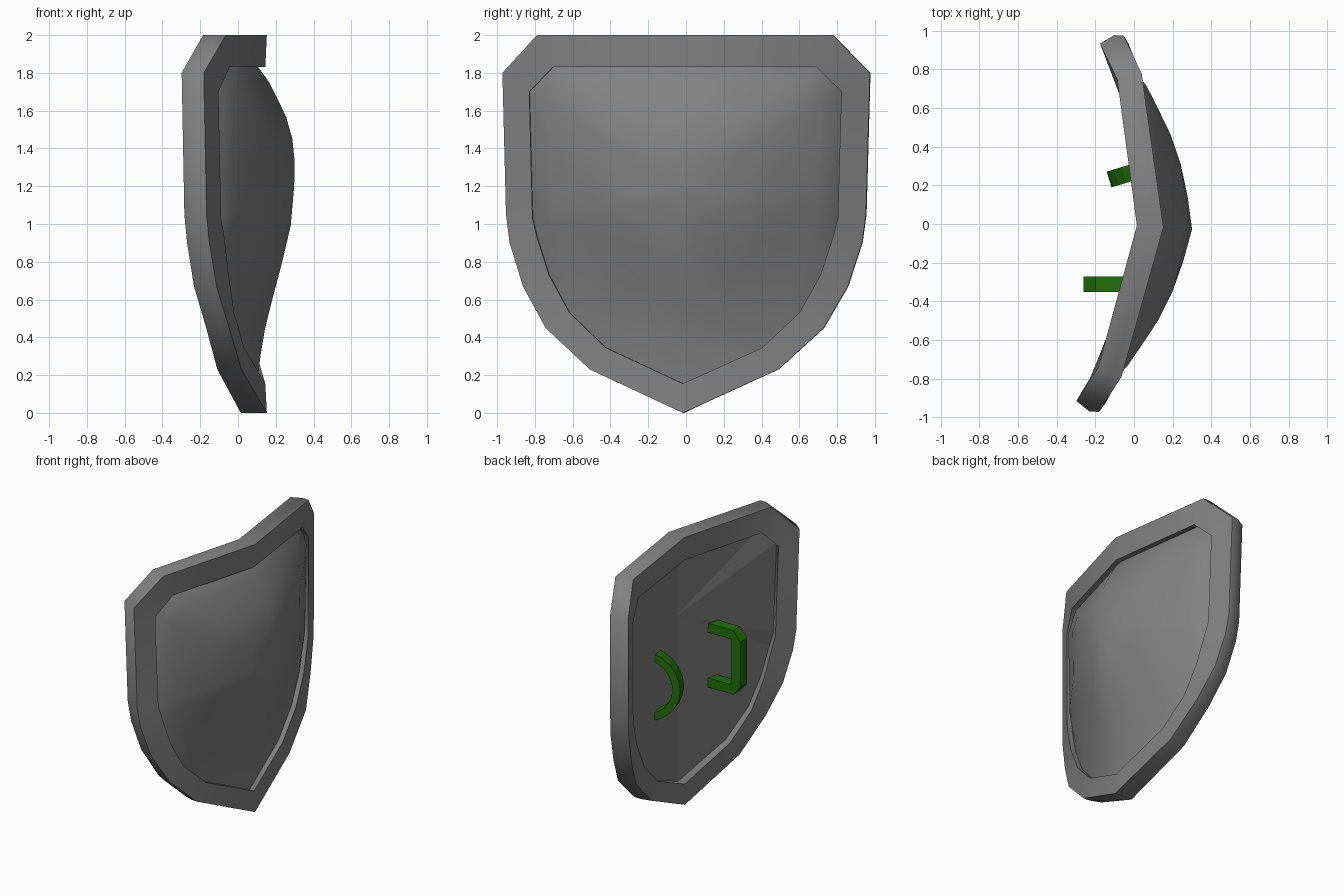
import bpy, bmesh
from math import sin, cos, radians
from mathutils import Matrix, Vector

if "Cube" in bpy.data.objects:
    bpy.data.objects.remove(bpy.data.objects["Cube"])

# Half outlines (y, z) of the rim, from bottom tip to top centre
OUTER = [(0, 0), (.5, .23), (.738, .45), (.862, .67), (.935, .9), (.955, 1.05),
         (.975, 1.8), (.785, 2), (0, 2)]
INNER = [(0, .155), (.415, .345), (.61, .53), (.72, .73), (.785, .93), (.81, 1.03),
         (.828, 1.7), (.70, 1.83), (0, 1.83)]
CURVE = [(0, .153), (.75, 0), (.79, -.014), (.83, -.042), (.935, -.09), (.975, -.117)]
TURN = Matrix.Translation((0, -.007, 0)) @ Matrix.Rotation(radians(-3.8), 4, 'Z')
MID = 1.2


def material(name, rgb):
    mat = bpy.data.materials.new(name)
    mat.diffuse_color = (*rgb, 1)
    mat.use_nodes = True
    mat.node_tree.nodes["Principled BSDF"].inputs["Base Color"].default_value = mat.diffuse_color
    return mat


grey = material("dark_grey", (.22, .22, .22))
green = material("green", (.015, .16, .003))


def front_x(y):
    """Front surface depth of the bent shield at a given distance from centre."""
    y = abs(y)
    for (a, xa), (b, xb) in zip(CURVE, CURVE[1:]):
        if y <= b:
            return xa + (xb - xa) * (y - a) / (b - a)
    return CURVE[-1][1]


def full(half):
    return half + [(-y, z) for y, z in reversed(half[1:-1])]


def ring(outline, dx, sy=1.0, taper=0.0):
    return [Vector((front_x(y) + dx + taper * abs(y), y * sy, z)) for y, z in full(outline)]


def make(name, verts, faces, matrix, mat, angle=None):
    me = bpy.data.meshes.new(name)
    me.from_pydata([tuple(v) for v in verts], [], faces)
    bm = bmesh.new()
    bm.from_mesh(me)
    bmesh.ops.recalc_face_normals(bm, faces=bm.faces[:])
    bm.transform(matrix)
    bm.to_mesh(me)
    bm.free()
    ob = bpy.data.objects.new(name, me)
    bpy.context.collection.objects.link(ob)
    me.materials.append(mat)
    if angle:
        bpy.ops.object.select_all(action='DESELECT')
        ob.select_set(True)
        bpy.context.view_layer.objects.active = ob
        bpy.ops.object.shade_smooth_by_angle(angle=radians(angle))
    return ob


def bridge(i, j, n):
    """Quads between ring i and ring j of n points each."""
    return [(i * n + k, i * n + (k + 1) % n, j * n + (k + 1) % n, j * n + k)
            for k in range(n)]


# Rim: closed cross-section swept round the outline
rings = [ring(OUTER, 0), ring(OUTER, -.05), ring(OUTER, -.138, .95, .018),
         ring(INNER, -.138, .95, .015), ring(INNER, -.075), ring(INNER, -.008)]
n = len(rings[0])
faces = [f for i in range(6) for f in bridge(i, (i + 1) % 6, n)]
make("rim", sum(rings, []), faces, TURN, grey, 50)

# Domed front panel: shrinking rings that rise towards the middle
verts = []
levels = [(1, 0), (.94, .03), (.87, .06), (.73, .105), (.58, .15), (.4, .182), (.2, .195)]
for s, h in levels:
    for y, z in full(INNER):
        y, z = y * s, MID + (z - MID) * s
        k = min(1, max(0, (z - .1) / 1.0))
        verts.append((front_x(y) - .047 + h * k, y, z))
verts.append((.298, 0, MID))
faces = [f for i in range(len(levels) - 1) for f in bridge(i, i + 1, n)]
last = (len(levels) - 1) * n
faces += [(last + k, last + (k + 1) % n, len(verts) - 1) for k in range(n)]
make("front_panel", verts, faces, TURN, grey, 50)

# Back panel: facets folded along an upright centre crease
verts = ring(INNER, -.075)
verts.append(Vector((.08, 0, 1.4)))
make("back_panel", verts, [(k, (k + 1) % n, n) for k in range(n)], TURN, grey)


# Handles
def extruded(name, outer, inner, width, matrix):
    """Bar between two matching (x, z) paths, centred on y = 0."""
    m = len(outer)
    verts = [(x, y, z) for y, path in ((-width / 2, outer), (-width / 2, inner),
                                       (width / 2, inner), (width / 2, outer))
             for x, z in path]
    faces = []
    for a, b in ((0, 1), (1, 2), (2, 3), (3, 0)):
        faces += [(a * m + k, a * m + k + 1, b * m + k + 1, b * m + k) for k in range(m - 1)]
    faces += [(0, m, 2 * m, 3 * m), tuple(r * m + m - 1 for r in (3, 2, 1, 0))]
    make(name, verts, faces, matrix, green)


# Hand grip with chamfered corners
extruded("hand_grip",
         [(.02, 1.26), (-.2, 1.26), (-.26, 1.19), (-.26, .85), (-.2, .78), (.02, .78)],
         [(.02, 1.19), (-.18, 1.19), (-.182, 1.18), (-.182, .86), (-.18, .85), (.02, .85)],
         .08, Matrix.Translation((0, -.312, 0)))

# Curved arm strap
angles = [radians(-78 + 156 * i / 10) for i in range(11)]
arc = lambda r: [(-r * cos(a), r * sin(a)) for a in angles]
extruded("arm_strap", arc(.26), arc(.205), .085,
         Matrix.Translation((.12, .306, 1.0)) @ Matrix.Rotation(radians(17), 4, 'Z'))
